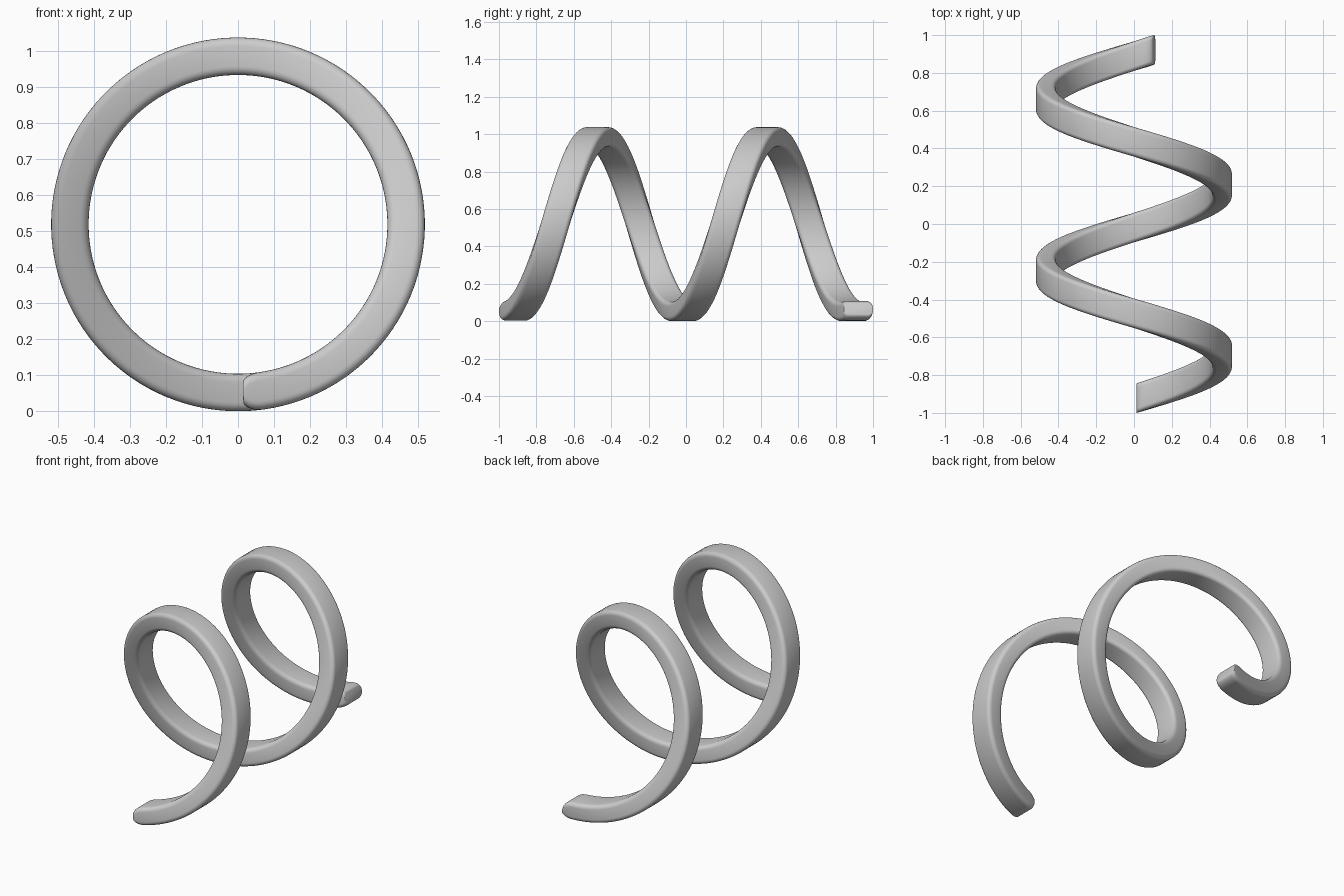
import bpy, bmesh
from math import pi, sin, cos, sqrt

if "Cube" in bpy.data.objects:
    bpy.data.objects.remove(bpy.data.objects["Cube"])

R, ZC = 0.467, 0.519          # coil centre-line radius and axis height
HR, HY = 0.052, 0.078         # half thickness (radial) and half width (along y)
A0, A1 = 0.03, 4 * pi + 0.23  # start and end angle, measured from the bottom
Y0, Y1 = -0.922, 0.922        # centre-line start and end along the axis
CAP = 0.11                    # angle over which each tip rounds off
RC = 0.024                    # corner radius of the section


def section(h):
    """Rounded rectangle as (radial, y) points."""
    r = min(RC, h * 0.9)
    pts = []
    for k, (sx, sy) in enumerate([(1, 1), (-1, 1), (-1, -1), (1, -1)]):
        for i in range(6):
            a = (k + i / 5) * pi / 2
            pts.append((sx * (h - r) + r * cos(a), sy * (HY - r) + r * sin(a)))
    return pts


# Angles: dense at the rounded tips, even along the coil
n, c = 240, 10
tip = [CAP * (1 - cos(pi / 2 * i / c)) for i in range(c)]
angles = [A0 + t for t in tip]
angles += [A0 + CAP + (A1 - A0 - 2 * CAP) * i / n for i in range(n + 1)]
angles += [A1 - t for t in reversed(tip)]

# Coil: section swept round the y axis
bm = bmesh.new()
rings = []
for a in angles:
    s = min(1, (a - A0) / CAP, (A1 - a) / CAP)
    h = HR * (0.5 + 0.5 * sqrt(max(0, 1 - (1 - s) ** 2)))
    y = Y0 + (Y1 - Y0) * (a - A0) / (A1 - A0)
    rings.append([bm.verts.new(((R + p) * sin(a), y + q, ZC - (R + p) * cos(a)))
                  for p, q in section(h)])
for r0, r1 in zip(rings, rings[1:]):
    for i in range(len(r0)):
        j = (i + 1) % len(r0)
        bm.faces.new((r0[i], r0[j], r1[j], r1[i]))
bm.faces.new(rings[0])
bm.faces.new(rings[-1])
bmesh.ops.recalc_face_normals(bm, faces=bm.faces)

mesh = bpy.data.meshes.new("spiral_coil")
bm.to_mesh(mesh)
bm.free()
coil = bpy.data.objects.new("spiral_coil", mesh)
bpy.context.collection.objects.link(coil)
bpy.context.view_layer.objects.active = coil
coil.select_set(True)
bpy.ops.object.shade_smooth_by_angle(angle=pi / 6)
